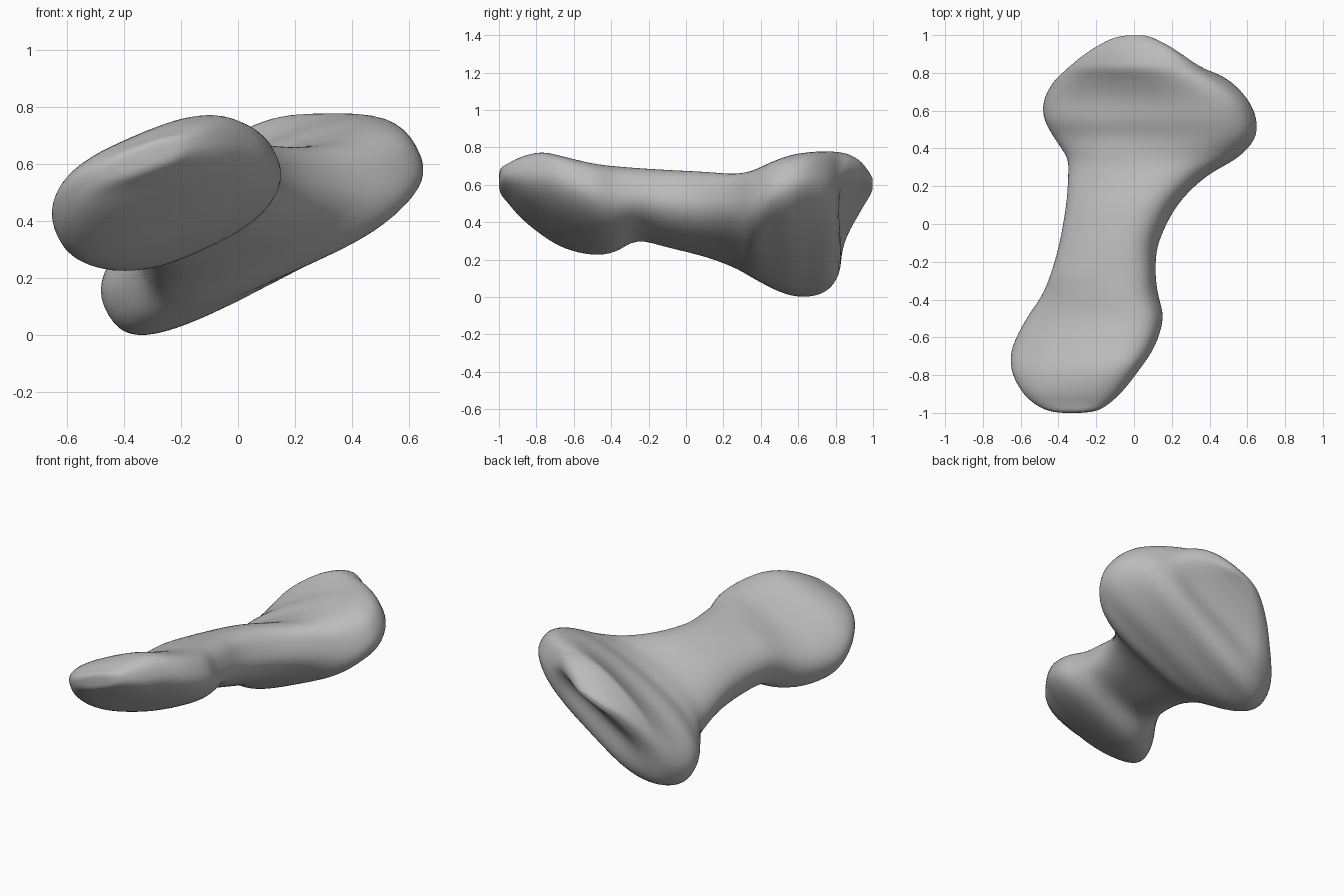
import bpy
import bmesh
from math import sin, cos, pi, exp, radians, copysign

cube = bpy.data.objects.get("Cube")
if cube:
    bpy.data.objects.remove(cube, do_unlink=True)

SIDES = 64      # points around each section
STEPS = 4       # rings between two sections
BOXY = .76      # 1 is an ellipse, lower is squarer

# Sections along the shaft: y, left x, right x, low z, high z, tilt in degrees
SECTIONS = [
    (-1, -.37, -.29, .59, .65, 20),
    (-.99, -.45, -.2, .55, .69, 20),
    (-.95, -.53, -.13, .5, .715, 20),
    (-.88, -.6, -.055, .42, .75, 22),
    (-.77, -.65, .03, .33, .775, 25),
    (-.65, -.645, .11, .26, .75, 25),
    (-.5, -.57, .155, .225, .715, 25),
    (-.38, -.49, .13, .24, .7, 25),
    (-.26, -.44, .115, .3, .69, 21),
    (-.1, -.395, .13, .265, .68, 25),
    (.1, -.36, .23, .215, .67, 26),
    (.25, -.35, .38, .16, .66, 25),
    (.35, -.355, .55, .105, .675, 23),
    (.45, -.42, .64, .05, .72, 26),
    (.55, -.475, .65, .01, .757, 28),
    (.65, -.48, .61, 0, .775, 31),
    (.75, -.43, .52, .03, .78, 34),
    (.82, -.36, .41, .12, .775, 36),
    (.88, -.29, .3, .31, .76, 33),
    (.94, -.2, .2, .46, .72, 29),
    (.985, -.11, .11, .54, .66, 24),
    (1, -.03, .06, .58, .63, 22),
]


def blend(p0, p1, p2, p3, t):
    """Smooth curve through p1 and p2."""
    return [b + t / 2 * (c - a + t * (2 * a - 5 * b + 4 * c - d
            + t * (3 * (b - c) + d - a)))
            for a, b, c, d in zip(p0, p1, p2, p3)]


def rounded(value):
    return copysign(abs(value) ** BOXY, value)


def fit(values, low, high):
    a, b = min(values), max(values)
    return [low + (v - a) / (b - a) * (high - low) for v in values]


def ring(section):
    """Tilted, boxy oval, domed on top, that fills the section's limits."""
    y, x0, x1, z0, z1, tilt = section
    q = 2 / (2 - BOXY)
    ct, st = cos(radians(tilt)), sin(radians(tilt))
    cq, sq = ct ** q, st ** q
    wide, tall = ((x1 - x0) / 2) ** q, ((z1 - z0) / 2) ** q
    spread = cq * cq - sq * sq
    # Half length and half thickness whose tilted oval has these limits
    length = ((wide * cq - tall * sq) / spread) ** (1 / q)
    thick = (max(.0001, tall * cq - wide * sq) / spread) ** (1 / q)
    dome = .15 * min(1, max(0, y / .4))
    xs, zs = [], []
    for i in range(SIDES):
        a = 2 * pi * i / SIDES
        c = rounded(cos(a))
        u = length * c
        v = thick * (rounded(sin(a)) + dome * (1 - c * c))
        xs.append(u * ct - v * st)
        zs.append(u * st + v * ct)
    return [(x, y, z) for x, z in zip(fit(xs, x0, x1), fit(zs, z0, z1))]


def joint_hollow(co):
    """Press a long groove into the wide joint end."""
    tilt = radians(31)
    dx, dz = co.x - .08, co.z - .39
    along = dx * cos(tilt) + dz * sin(tilt)
    across = dz * cos(tilt) - dx * sin(tilt)
    if co.y > .65:
        fade = min(1, (co.y - .65) / .15)
        co.y -= .06 * fade * exp(-((across - .05) / .09) ** 2 - (along / .36) ** 4)


# Loft the bone
rows = []
last = len(SECTIONS) - 1
for k in range(last):
    quad = [SECTIONS[min(max(k + j, 0), last)] for j in (-1, 0, 1, 2)]
    rows += [blend(*quad, s / STEPS) for s in range(STEPS)]
rows.append(SECTIONS[-1])

bm = bmesh.new()
rings = [[bm.verts.new(p) for p in ring(r)] for r in rows]
for lower, upper in zip(rings, rings[1:]):
    for i in range(SIDES):
        j = (i + 1) % SIDES
        bm.faces.new((lower[i], lower[j], upper[j], upper[i]))
bm.faces.new(rings[0])
bm.faces.new(rings[-1])
for v in bm.verts:
    joint_hollow(v.co)
for _ in range(4):
    bmesh.ops.smooth_vert(bm, verts=bm.verts, factor=.4,
                          use_axis_x=True, use_axis_y=True, use_axis_z=True)
bmesh.ops.recalc_face_normals(bm, faces=bm.faces)

mesh = bpy.data.meshes.new("bone")
bm.to_mesh(mesh)
bm.free()
for poly in mesh.polygons:
    poly.use_smooth = True
bone = bpy.data.objects.new("bone", mesh)
bpy.context.collection.objects.link(bone)

# Plain grey surface
grey = bpy.data.materials.new("bone grey")
grey.use_nodes = True
colour = (.5, .5, .5, 1)
grey.diffuse_color = colour
grey.node_tree.nodes["Principled BSDF"].inputs["Base Color"].default_value = colour
mesh.materials.append(grey)
